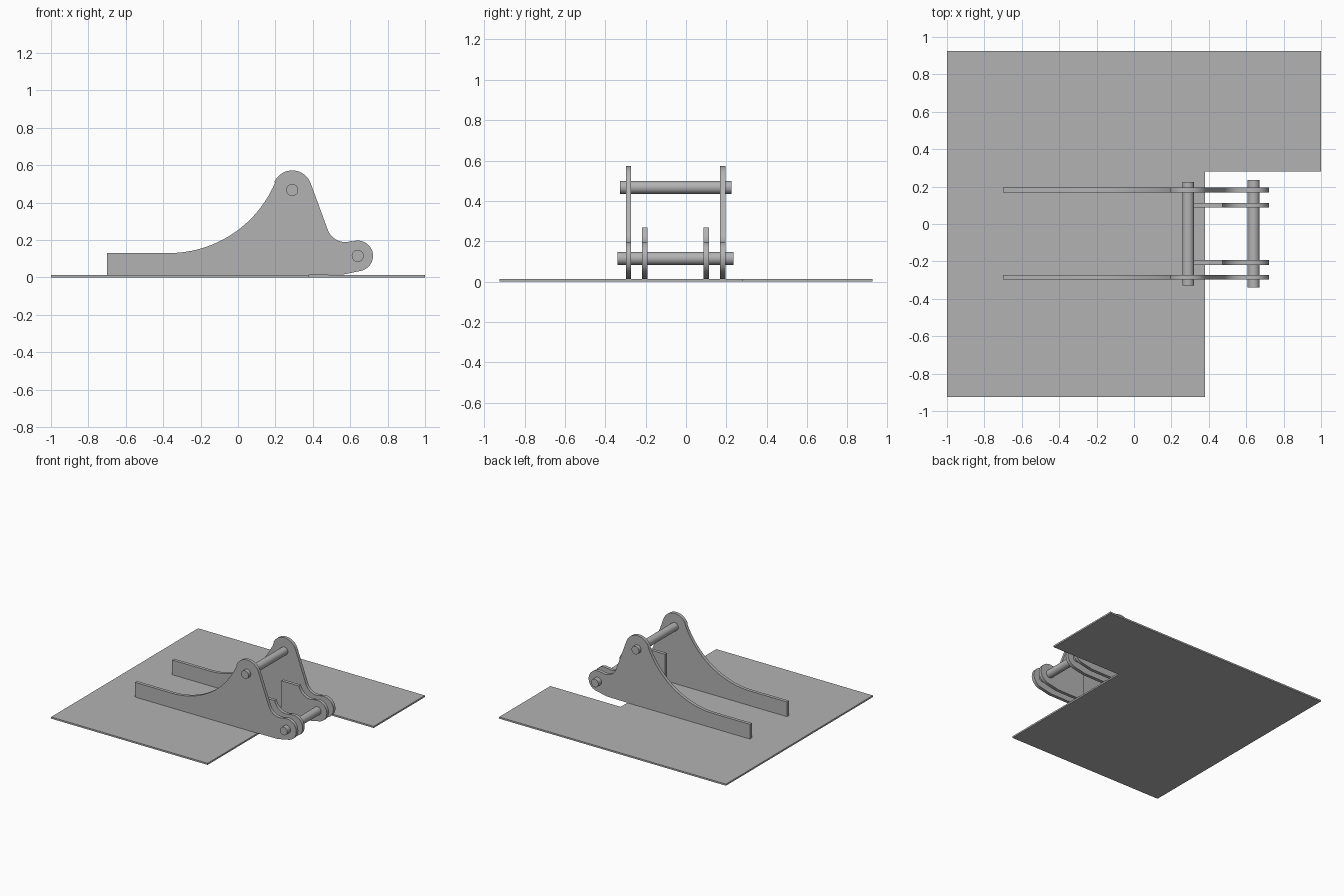
import bpy
import bmesh
from math import cos, sin, radians
from mathutils import Matrix

cube = bpy.data.objects.get("Cube")
if cube:
    bpy.data.objects.remove(cube)

steel = bpy.data.materials.new("steel_grey")
steel.use_nodes = True
GREY = (0.45, 0.45, 0.45, 1)
steel.diffuse_color = GREY
steel.node_tree.nodes["Principled BSDF"].inputs["Base Color"].default_value = GREY

BASE = 0.013       # thickness of the ground plate
THICK = 0.026      # thickness of the upright plates
UPPER = (0.29, 0.467)
LOWER = (0.64, 0.115)


def arc(center, radius, start, end, steps):
    """Points along an arc, angles in degrees."""
    angles = [radians(start + (end - start) * i / steps) for i in range(steps + 1)]
    return [(center[0] + radius * cos(a), center[1] + radius * sin(a)) for a in angles]


def finish(name, bm):
    bmesh.ops.recalc_face_normals(bm, faces=bm.faces)
    mesh = bpy.data.meshes.new(name)
    bm.to_mesh(mesh)
    bm.free()
    mesh.materials.append(steel)
    obj = bpy.data.objects.new(name, mesh)
    bpy.context.collection.objects.link(obj)
    bpy.ops.object.select_all(action='DESELECT')
    obj.select_set(True)
    bpy.context.view_layer.objects.active = obj
    bpy.ops.object.shade_smooth_by_angle(angle=radians(30))
    return obj


def extrude(name, points, offset):
    """Closed prism from a 3D outline."""
    bm = bmesh.new()
    face = bm.faces.new([bm.verts.new(p) for p in points])
    result = bmesh.ops.extrude_face_region(bm, geom=[face])
    verts = [v for v in result["geom"] if isinstance(v, bmesh.types.BMVert)]
    bmesh.ops.translate(bm, verts=verts, vec=offset)
    return finish(name, bm)


def upright(name, outline, y):
    extrude(name, [(x, y - THICK / 2, z) for x, z in outline], (0, THICK, 0))


def pin(name, center, y0, y1):
    bm = bmesh.new()
    place = Matrix.Translation((center[0], (y0 + y1) / 2, center[1]))
    bmesh.ops.create_cone(bm, cap_ends=True, segments=32, radius1=0.032,
                          radius2=0.032, depth=y1 - y0,
                          matrix=place @ Matrix.Rotation(radians(90), 4, 'X'))
    finish(name, bm)


# Ground plate with a notched corner
plate = [(-1, -0.925), (0.38, -0.925), (0.38, 0.28), (1, 0.28), (1, 0.925), (-1, 0.925)]
extrude("ground_plate", [(x, y, 0) for x, y in plate], (0, 0, BASE))

# Shared nose: concave fillet, rounded lower eye, underside
nose = arc((0.574, 0.289), 0.1, 200, 291, 14)
nose += arc(LOWER, 0.082, 111, -80, 24)
nose += [(0.56, BASE + 0.002)]

# Outer side plates: low tail, sweeping rise, upper eye, nose
outer = [(0.38, BASE), (-0.7, BASE), (-0.7, 0.13)]
outer += arc((-0.37, 0.747), 0.617, -90, -22.5, 24)
outer += arc(UPPER, 0.105, 157.5, 20, 20) + nose
upright("outer_plate_front", outer, -0.285)
upright("outer_plate_back", outer, 0.182)

# Inner plates: short, with a flat top
inner = [(0.38, BASE), (0.32, BASE), (0.32, 0.268), (0.474, 0.268)] + nose
upright("inner_plate_front", inner, -0.205)
upright("inner_plate_back", inner, 0.1)

# Cross pins
pin("upper_pin", UPPER, -0.328, 0.225)
pin("lower_pin", LOWER, -0.34, 0.235)
